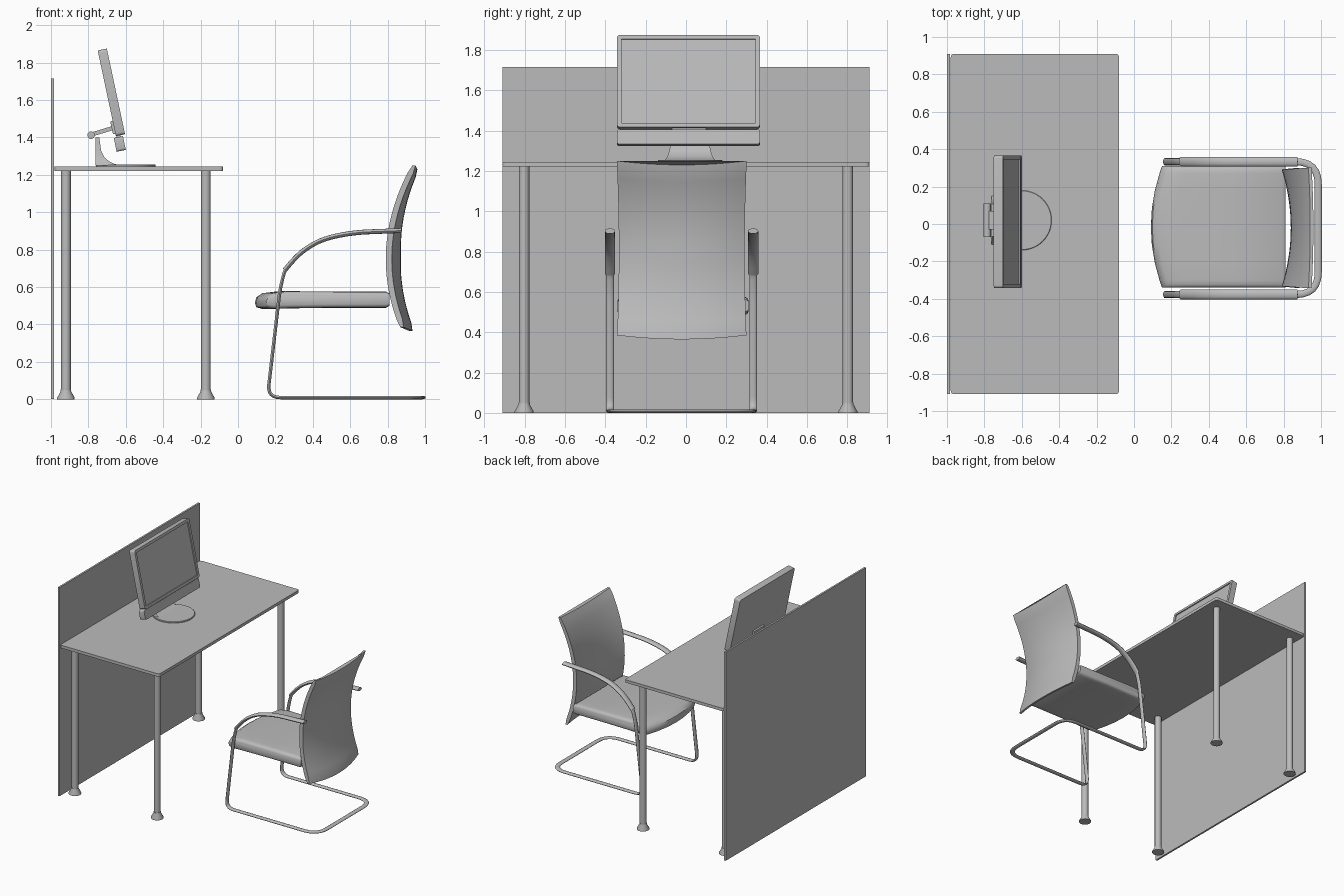
import bpy, bmesh, math
from mathutils import Vector, Matrix

cube = bpy.data.objects.get("Cube")
if cube:
    bpy.data.objects.remove(cube, do_unlink=True)

grey = bpy.data.materials.new("plain grey")
grey.use_nodes = True
grey.diffuse_color = (0.5, 0.5, 0.5, 1)
grey.node_tree.nodes["Principled BSDF"].inputs["Base Color"].default_value = (0.5, 0.5, 0.5, 1)


def finish(name, bm, matrix=Matrix()):
    bmesh.ops.recalc_face_normals(bm, faces=bm.faces)
    mesh = bpy.data.meshes.new(name)
    bm.to_mesh(mesh)
    bm.free()
    mesh.materials.append(grey)
    obj = bpy.data.objects.new(name, mesh)
    obj.matrix_world = matrix
    bpy.context.collection.objects.link(obj)
    bpy.ops.object.select_all(action="DESELECT")
    obj.select_set(True)
    bpy.context.view_layer.objects.active = obj
    bpy.ops.object.shade_smooth_by_angle(angle=math.radians(40))
    return obj


def box(name, size, loc, round_axis=None, radius=0.0, tilt=0.0, recess=None):
    """Box with edges along one axis rounded, optional recess in its +x face."""
    bm = bmesh.new()
    bmesh.ops.create_cube(bm, size=1)
    bmesh.ops.scale(bm, vec=size, verts=bm.verts)
    if round_axis is not None:
        edges = [e for e in bm.edges
                 if abs((e.verts[0].co - e.verts[1].co).normalized()[round_axis]) > 0.9]
        bmesh.ops.bevel(bm, geom=edges, offset=radius, segments=4, profile=0.5, affect="EDGES")
    if recess:
        bm.normal_update()
        face = max(bm.faces, key=lambda f: f.normal.x * f.calc_area())
        bmesh.ops.inset_region(bm, faces=[face], thickness=recess, use_even_offset=True)
        bmesh.ops.inset_region(bm, faces=[face], thickness=0.002, depth=-0.008)
    return finish(name, bm, Matrix.Translation(loc) @ Matrix.Rotation(tilt, 4, "Y"))


def lathe(name, profile, loc, sides=24, axis="Z"):
    """Turned part from (radius, height) pairs."""
    turn = Matrix.Rotation(math.pi / 2, 4, "X") if axis == "Y" else Matrix()
    rings = [[Vector((r * math.cos(a), r * math.sin(a), h))
              for a in (2 * math.pi * i / sides for i in range(sides))] for r, h in profile]
    return loft(name, rings, Matrix.Translation(loc) @ turn)


def loft(name, rings, matrix=Matrix()):
    bm = bmesh.new()
    loops = [[bm.verts.new(p) for p in ring] for ring in rings]
    n = len(loops[0])
    for a, b in zip(loops, loops[1:]):
        for i in range(n):
            j = (i + 1) % n
            bm.faces.new((a[i], a[j], b[j], b[i]))
    bm.faces.new(loops[0])
    bm.faces.new(loops[-1])
    return finish(name, bm, matrix)


def fillet(points, steps=6):
    """Path from (position, corner radius) pairs, with rounded corners."""
    out = [points[0][0]]
    for (a, _), (b, r), (c, _) in zip(points, points[1:], points[2:]):
        p = b + (a - b).normalized() * min(r, (a - b).length * 0.48)
        q = b + (c - b).normalized() * min(r, (c - b).length * 0.48)
        for i in range(steps + 1):
            t = i / steps
            out.append(p * (1 - t) ** 2 + b * (2.0 * t * (1 - t)) + q * t ** 2)
    return out + [points[-1][0]]


def sweep(name, path, wide, thick, sides=12):
    """Oval bar that lies flat along the path."""
    rings = []
    for i, p in enumerate(path):
        t = (path[min(i + 1, len(path) - 1)] - path[max(i - 1, 0)]).normalized()
        if p.z < 0.02:
            across = Vector((0, 0, 1)).cross(t).normalized()
        else:
            across = Vector((0, math.copysign(1, p.y - CHAIR_Y), 0))
            if across.dot(Vector((0, 0, 1)).cross(SIDE_DIR(p))) < 0:
                across = -across
        up = t.cross(across).normalized()
        rings.append([p + across * (wide * math.cos(a)) + up * (thick * math.sin(a))
                      for a in (2 * math.pi * k / sides for k in range(sides))])
    return loft(name, rings)


# Desk with privacy panel and four footed legs
box("privacy_panel", (0.015, 1.82, 1.715), (-0.992, 0, 0.858))
box("desk_top", (0.9, 1.82, 0.024), (-0.53, 0, 1.233), 2, 0.018)
for row, x in (("back", -0.92), ("front", -0.172)):
    for side, y in (("left", 0.803), ("right", -0.803)):
        lathe(f"desk_leg_{row}_{side}", [(0.026, 0.045), (0.026, 1.222)], (x, y, 0))
        lathe(f"desk_foot_{row}_{side}",
              [(0.047, 0), (0.047, 0.008), (0.028, 0.042), (0.028, 0.052)], (x, y, 0))

# Monitor: tilted screen, speaker bar and connector
TILT = math.radians(-12)
box("monitor_screen", (0.05, 0.71, 0.468), (-0.677, 0.012, 1.641), 0, 0.016, TILT, 0.022)
box("speaker_bar", (0.05, 0.71, 0.075), (-0.632, 0.012, 1.365), 0, 0.012, TILT)
box("speaker_connector", (0.022, 0.17, 0.05), (-0.638, 0.015, 1.405), tilt=TILT)

# Monitor stand: disc, flared neck, hinge and arm
lathe("stand_base", [(0.16, 1.245), (0.16, 1.252), (0.157, 1.255)], (-0.6, 0.02, 0), 48)
neck = [(1.25, -0.62, 0.13), (1.258, -0.66, 0.122), (1.272, -0.69, 0.112), (1.295, -0.715, 0.104),
        (1.33, -0.732, 0.097), (1.4, -0.742, 0.088)]
loft("stand_neck", [[Vector((-0.762, 0.02 - w, z)), Vector((x, 0.02 - w, z)),
                     Vector((x, 0.02 + w, z)), Vector((-0.762, 0.02 + w, z))]
                    for z, x, w in neck])
lathe("stand_hinge", [(0.02, -0.09), (0.02, 0.09)], (-0.785, 0.02, 1.412), axis="Y")
box("stand_arm", (0.13, 0.1, 0.022), (-0.722, 0.02, 1.434), tilt=math.radians(-17))
box("stand_mount", (0.016, 0.13, 0.07), (-0.668, 0.02, 1.453), tilt=TILT)

# Chair seat: cushion profile lofted across, with a bowed front
CHAIR_Y = -0.015
cushion = [(0.09, 0.515), (0.098, 0.545), (0.13, 0.567), (0.22, 0.578), (0.5, 0.576), (0.79, 0.576),
           (0.81, 0.565), (0.81, 0.5), (0.79, 0.489), (0.5, 0.489), (0.25, 0.486), (0.13, 0.483),
           (0.098, 0.492)]
stations = [(-1, 0.55), (-0.985, 0.8), (-0.95, 0.95), (-0.88, 1), (-0.6, 1), (-0.3, 1), (0, 1)]
stations += [(-t, s) for t, s in reversed(stations[:-1])]
loft("seat", [[Vector((x + 0.06 * t * t * (0.81 - x) / 0.72, CHAIR_Y + 0.325 * t,
                       0.53 + (z - 0.53) * s)) for x, z in cushion] for t, s in stations])

# Chair back: thin shell curved both ways
rings = []
us = [i / 8 - 1 for i in range(17)]
for i in range(21):
    z = 0.385 + 0.865 * i / 20
    front = 0.79 + 0.55 * (z - 0.75) ** 2
    bulge = 0.048 if z < 0.8 else 0.048 - 0.085 * (z - 0.8)
    half = 0.312 + 0.05 * (z - 0.8) ** 2

    def shell(u, depth):
        return Vector((front + bulge * (1 - u * u) + depth, CHAIR_Y - 0.006 + half * u,
                       z - 0.02 * (1 - u * u)))
    depth = 0.022 if i in (0, 20) else 0.032
    gap = 0.005 if i in (0, 20) else 0.0
    rings.append([shell(u, gap) for u in us] + [shell(u, depth) for u in reversed(us)])
loft("backrest", rings)


def SIDE_DIR(p):
    """Travel direction along the floor on either side of the chair."""
    return Vector((math.copysign(1, p.y - CHAIR_Y), 0, 0))


# Chair frame: one continuous bar, and an armrest on each side
HALF = 0.355
arm = [(0.875, 0.902, 0), (0.62, 0.892, 0.08), (0.46, 0.86, 0.08), (0.36, 0.805, 0.06),
       (0.3, 0.75, 0.04), (0.25, 0.69, 0.03)]
lower = [(0.225, 0.59, 0.05), (0.157, 0.009, 0.07), (0.985, 0.009, 0.12)]


def side_points(points, s):
    return [(Vector((x, CHAIR_Y - 0.007 + s * HALF, z)), r) for x, z, r in points]


frame = side_points(arm[1:] + lower, 1) + side_points(arm[1:] + lower, -1)[::-1]
sweep("chair_frame", fillet(frame), 0.019, 0.009)
for side, s in (("left", 1), ("right", -1)):
    sweep(f"armrest_{side}", fillet(side_points(arm, s)), 0.026, 0.013)
